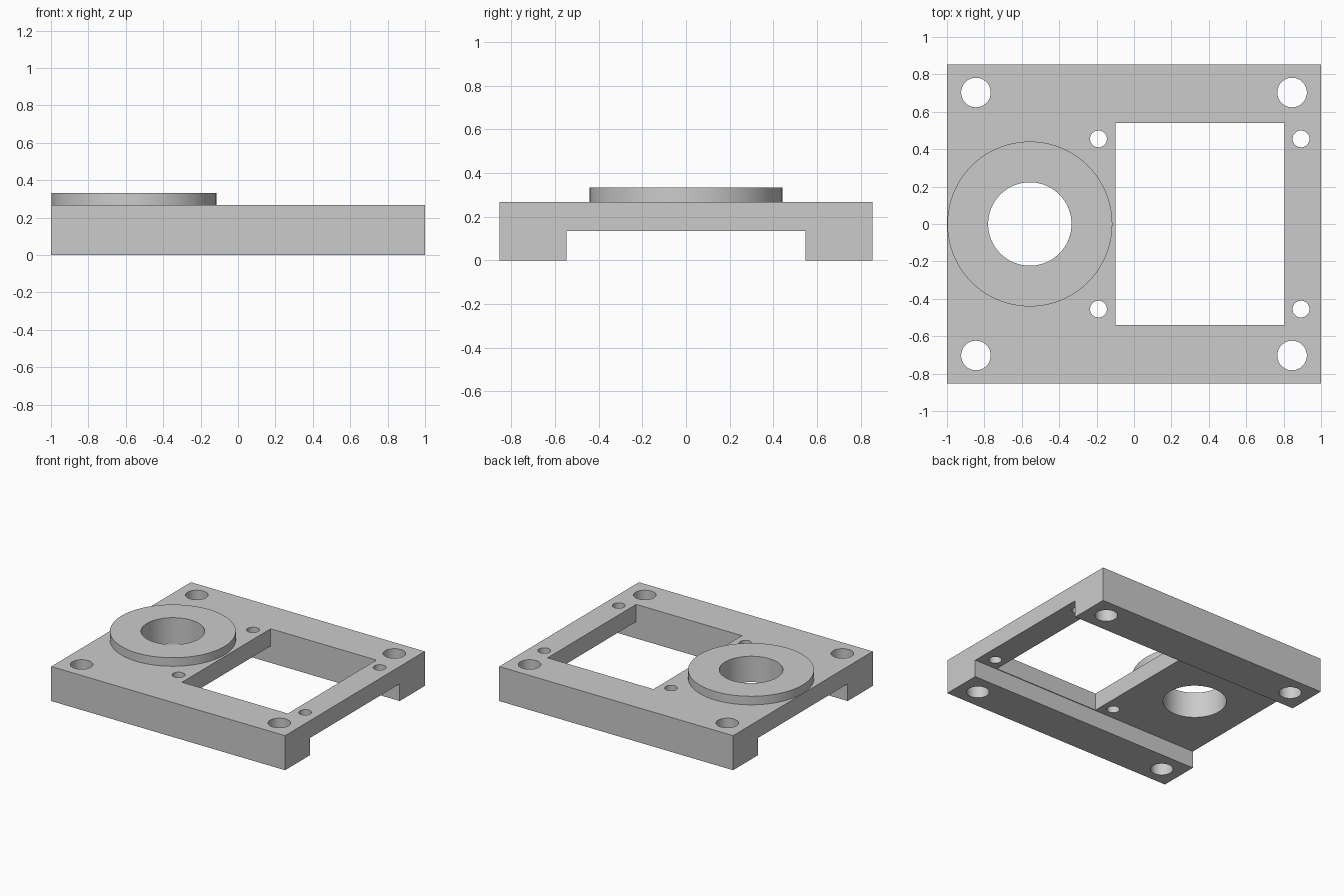
import bpy

old = bpy.data.objects.get("Cube")
if old:
    bpy.data.objects.remove(old, do_unlink=True)

HALF_Y = 0.853
PLATE_TOP = 0.267
BOSS_TOP = 0.333
BOSS_X = -0.557

grey = bpy.data.materials.new("light grey")
grey.use_nodes = True
colour = (0.6, 0.6, 0.6, 1)
grey.diffuse_color = colour
grey.node_tree.nodes["Principled BSDF"].inputs["Base Color"].default_value = colour


def box(name, x0, x1, half_y, z0, z1):
    bpy.ops.mesh.primitive_cube_add(size=1, location=((x0 + x1) / 2, 0, (z0 + z1) / 2))
    ob = bpy.context.object
    ob.name = name
    ob.scale = (x1 - x0, 2 * half_y, z1 - z0)
    bpy.ops.object.transform_apply(location=True, rotation=False, scale=True)
    ob.data.materials.append(grey)
    return ob


def cylinder(name, x, y, radius, z0, z1, sides=64):
    bpy.ops.mesh.primitive_cylinder_add(vertices=sides, radius=radius, depth=z1 - z0,
                                        location=(x, y, (z0 + z1) / 2))
    ob = bpy.context.object
    ob.name = name
    ob.data.materials.append(grey)
    return ob


def combine(target, tool, operation):
    mod = target.modifiers.new(tool.name, 'BOOLEAN')
    mod.operation = operation
    mod.solver = 'EXACT'
    mod.object = tool
    bpy.context.view_layer.objects.active = target
    bpy.ops.object.modifier_apply(modifier=mod.name)
    bpy.data.objects.remove(tool, do_unlink=True)


# Base plate with a raised round boss
plate = box("mounting_plate", -1, 1, HALF_Y, 0, PLATE_TOP)
combine(plate, cylinder("boss", BOSS_X, 0, 0.441, 0.2, BOSS_TOP, 128), 'UNION')

# Channel along the underside, leaving a rail at front and back
combine(plate, box("channel", -1.2, 1.2, 0.547, -0.2, 0.133), 'DIFFERENCE')

# Rectangular window and boss bore
combine(plate, box("window", -0.1, 0.805, 0.541, -0.2, 0.5), 'DIFFERENCE')
combine(plate, cylinder("bore", BOSS_X, 0, 0.223, -0.2, 0.5, 96), 'DIFFERENCE')

# Large corner holes and small holes around the window
for xs, y, radius in (((-0.845, 0.845), 0.703, 0.079), ((-0.19, 0.893), 0.455, 0.045)):
    for x in xs:
        for side in (-1, 1):
            combine(plate, cylinder("hole", x, side * y, radius, -0.2, 0.5), 'DIFFERENCE')

# Smooth round walls, crisp edges
bpy.ops.object.select_all(action='DESELECT')
plate.select_set(True)
bpy.context.view_layer.objects.active = plate
bpy.ops.object.shade_smooth_by_angle()
